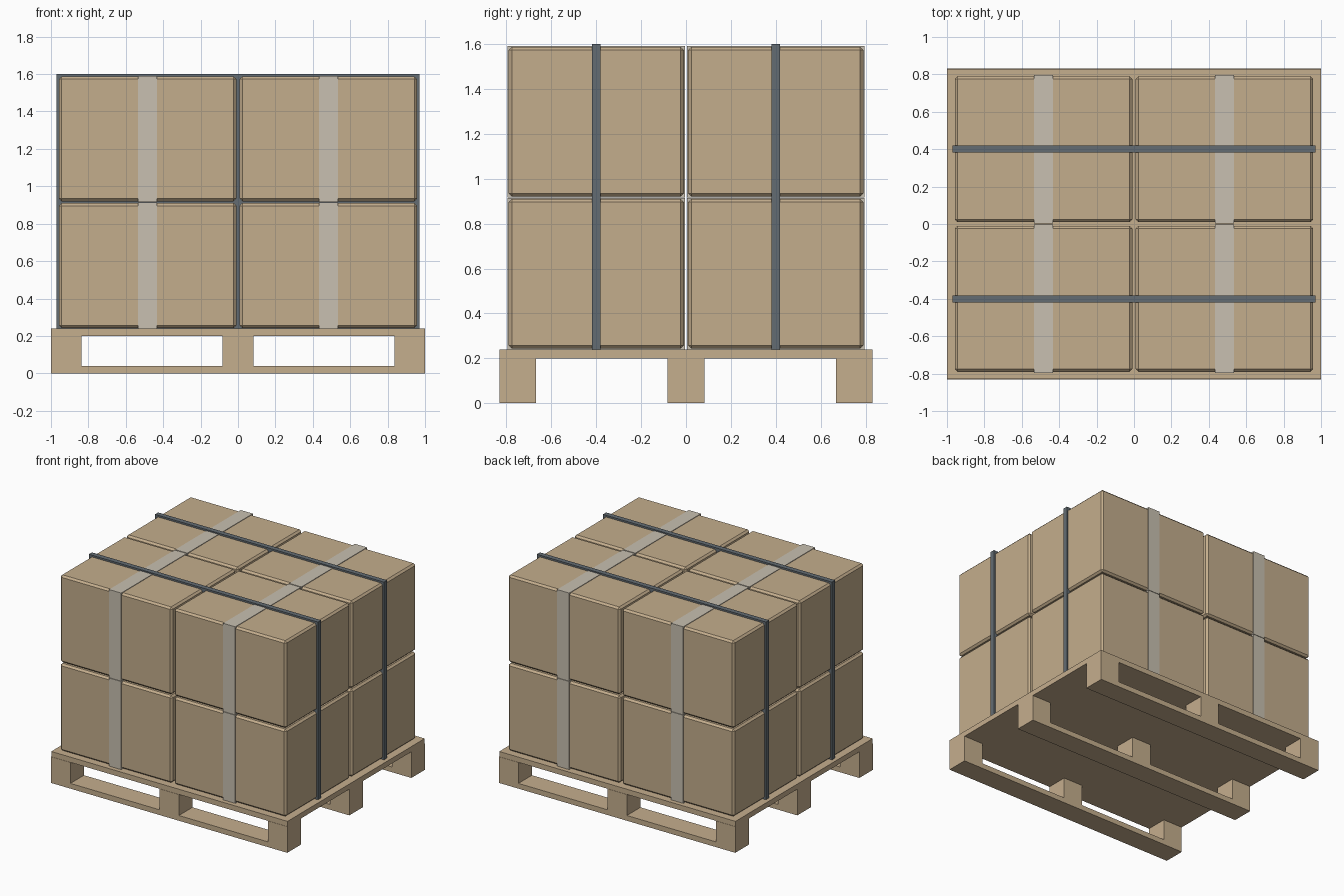
import bpy
import bmesh
from mathutils import Matrix

cube = bpy.data.objects.get("Cube")
if cube:
    bpy.data.objects.remove(cube, do_unlink=True)


def material(name, rgb):
    mat = bpy.data.materials.new(name)
    mat.use_nodes = True
    colour = (*rgb, 1)
    mat.diffuse_color = colour
    bsdf = mat.node_tree.nodes["Principled BSDF"]
    bsdf.inputs["Base Color"].default_value = colour
    bsdf.inputs["Roughness"].default_value = 0.8
    return mat


WOOD = material("pale wood", (0.56, 0.425, 0.27))
CARD = material("brown cardboard", (0.55, 0.42, 0.265))
TAPE = material("packing tape", (0.58, 0.53, 0.44))
STRAP = material("dark grey strap", (0.125, 0.15, 0.17))


def block(name, x, y, z, mat, bevel=0):
    """Box given by its (low, high) range on each axis, with optional chamfer."""
    bm = bmesh.new()
    size = [b - a for a, b in (x, y, z)]
    centre = [(a + b) / 2 for a, b in (x, y, z)]
    bmesh.ops.create_cube(bm, size=1, matrix=Matrix.Diagonal((*size, 1)))
    mesh = bpy.data.meshes.new(name)
    bm.to_mesh(mesh)
    bm.free()
    mesh.materials.append(mat)
    obj = bpy.data.objects.new(name, mesh)
    obj.location = centre
    bpy.context.collection.objects.link(obj)
    if bevel:
        mod = obj.modifiers.new("chamfer", "BEVEL")
        mod.width = bevel
        mod.segments = 1
    return obj


def around(centre, half):
    return centre - half, centre + half


# Pallet: deck, three runners, nine blocks
DECK = 0.24
block("pallet_deck", (-1, 1), (-0.83, 0.83), (0.2, DECK), WOOD)
for y in (-0.75, 0, 0.75):
    rows = around(y, 0.082)
    block("pallet_runner", (-1, 1), rows, (0, 0.04), WOOD)
    for x in (-0.918, 0, 0.918):
        block("pallet_block", around(x, 0.082), rows, (0.04, 0.2), WOOD)

# Two layers of cartons, each wrapped by a band of tape
PITCH = 0.677
for layer in range(2):
    low = DECK + layer * PITCH
    for x in (-0.483, 0.483):
        for y in (-0.4, 0.4):
            block("carton", around(x, 0.474), around(y, 0.39),
                  (low + 0.003, low + PITCH - 0.007), CARD, 0.014)
            block("carton_tape", around(x, 0.051), around(y, 0.396),
                  (low, low + PITCH - 0.003), TAPE)

# Straps over the whole load
for y in (-0.4, 0.4):
    block("load_strap", (-0.97, 0.97), around(y, 0.019), (DECK, 1.6), STRAP)
